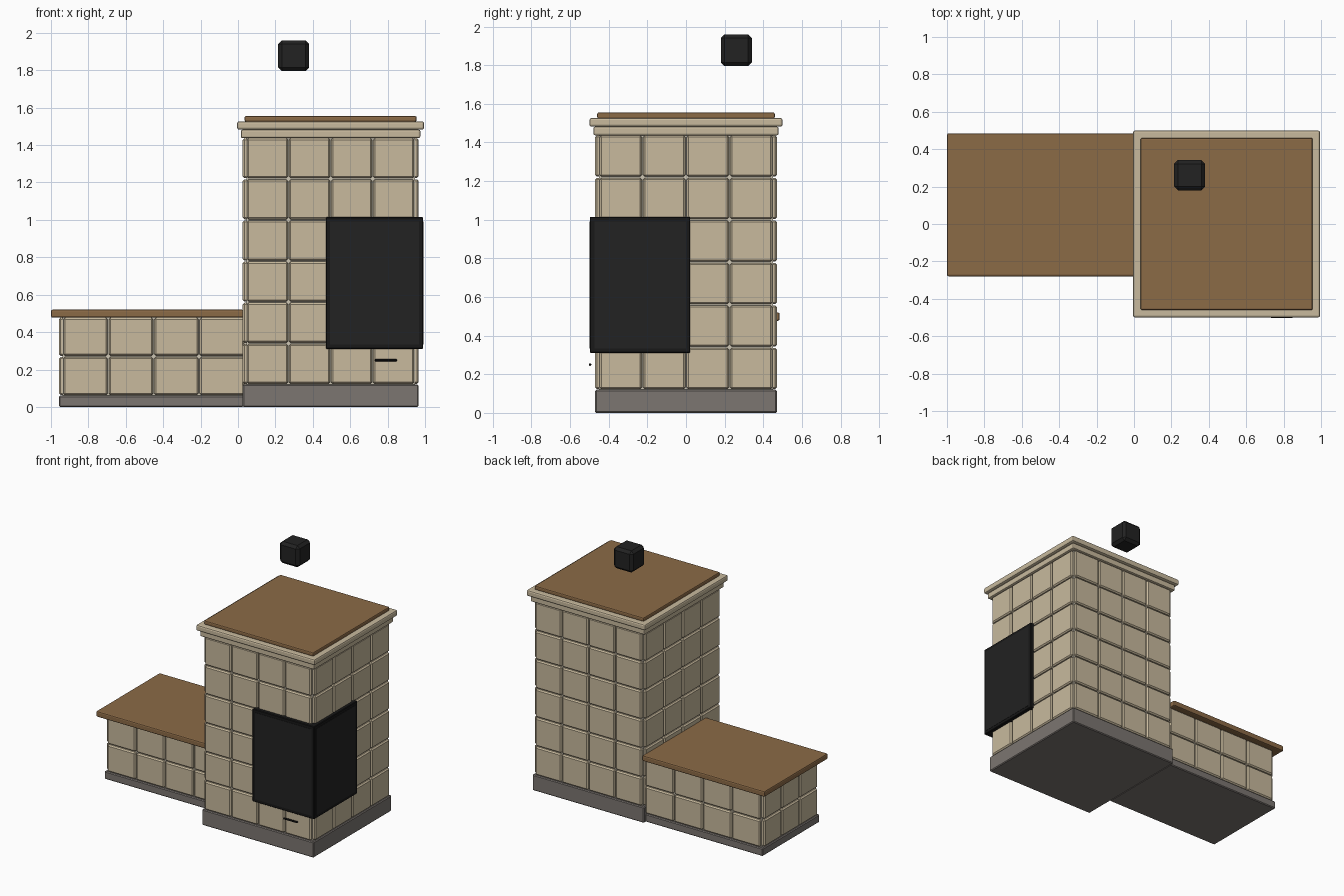
import bpy, bmesh
from mathutils import Vector

if "Cube" in bpy.data.objects:
    bpy.data.objects.remove(bpy.data.objects["Cube"])


def material(name, rgb):
    m = bpy.data.materials.new(name)
    m.diffuse_color = (*rgb, 1)
    m.use_nodes = True
    m.node_tree.nodes["Principled BSDF"].inputs["Base Color"].default_value = m.diffuse_color
    return m


CREAM = material("cream_tile", (0.58, 0.49, 0.34))
GROUT = material("light_grout", (0.62, 0.57, 0.46))
WOOD = material("brown_top", (0.26, 0.145, 0.062))
STONE = material("grey_stone", (0.20, 0.18, 0.165))
IRON = material("black_iron", (0.009, 0.009, 0.009))
GLASS = material("dark_glass", (0.016, 0.016, 0.016))


def add_boxes(name, boxes, mat, bevel=0.0, segments=1):
    """One object made of axis-aligned boxes given as (low corner, high corner)."""
    bm = bmesh.new()
    for lo, hi in boxes:
        lo, hi = Vector(lo), Vector(hi)
        verts = bmesh.ops.create_cube(bm, size=1)["verts"]
        for v in verts:
            v.co = (lo + hi) / 2 + v.co * (hi - lo)
    mesh = bpy.data.meshes.new(name)
    bm.to_mesh(mesh)
    bm.free()
    mesh.materials.append(mat)
    obj = bpy.data.objects.new(name, mesh)
    bpy.context.collection.objects.link(obj)
    if bevel:
        mod = obj.modifiers.new("edge_bevel", "BEVEL")
        mod.width, mod.segments = bevel, segments
    return obj


def wall_tiles(axis, plane, out, start, end, cols, z0, z1, rows):
    """Grid of tile boxes on a wall; axis 0 runs along x, axis 1 along y."""
    gap, step, rise = 0.003, (end - start) / cols, (z1 - z0) / rows
    depth = sorted((plane - out * 0.015, plane + out * 0.02))
    boxes = []
    for c in range(cols):
        for r in range(rows):
            a, b = start + c * step + gap, start + (c + 1) * step - gap
            low, high = z0 + r * rise + gap, z0 + (r + 1) * rise - gap
            if axis == 0:
                boxes.append(((a, depth[0], low), (b, depth[1], high)))
            else:
                boxes.append(((depth[0], a, low), (depth[1], b, high)))
    return boxes


# Tower: plinth, core and four tiled walls
X0, X1, Y = 0.045, 0.945, 0.45
add_boxes("tower_plinth", [((0.025, -0.47, 0), (0.965, 0.47, 0.12))], STONE, 0.006)
add_boxes("tower_core", [((X0, -Y, 0.1), (X1, Y, 1.45))], GROUT)
tower = []
for side in (-1, 1):
    tower += wall_tiles(0, side * Y, side, X0, X1, 4, 0.12, 1.44, 6)
    tower += wall_tiles(1, X0 if side < 0 else X1, side, -Y, Y, 4, 0.12, 1.44, 6)
add_boxes("tower_tiles", tower, CREAM, 0.009)

# Tower cornice and cover slab
add_boxes("lower_cornice", [((0.015, -0.48, 1.437), (0.975, 0.48, 1.482))], CREAM, 0.009, 2)
add_boxes("upper_cornice", [((-0.005, -0.5, 1.482), (0.995, 0.5, 1.527))], CREAM, 0.011, 2)
add_boxes("tower_cover", [((0.035, -0.46, 1.525), (0.955, 0.46, 1.555))], WOOD, 0.008, 2)

# Bench: plinth, core, three tiled walls and seat
BX, BY0, BY1 = -0.937, -0.22, 0.425
add_boxes("bench_plinth", [((-0.957, -0.24, 0), (0.03, 0.445, 0.06))], STONE, 0.006)
add_boxes("bench_core", [((BX, BY0, 0.05), (0.05, BY1, 0.49))], GROUT)
bench = wall_tiles(0, BY0, -1, BX, 0.035, 4, 0.06, 0.48, 2)
bench += wall_tiles(0, BY1, 1, BX, 0.035, 4, 0.06, 0.48, 2)
bench += wall_tiles(1, BX, -1, BY0, BY1, 3, 0.06, 0.48, 2)
add_boxes("bench_tiles", bench, CREAM, 0.009)
add_boxes("bench_seat", [((-1.0, -0.28, 0.477), (0.03, 0.485, 0.52))], WOOD, 0.009, 2)

# Corner firebox door with glass on its two outer faces
add_boxes("firebox_frame", [((0.47, -0.498, 0.31), (0.99, 0.022, 1.015))], IRON, 0.004)
add_boxes("firebox_glass", [((0.493, -0.5, 0.333), (0.967, -0.496, 0.992)),
                            ((0.988, -0.475, 0.333), (0.992, -0.001, 0.992))], GLASS)

# Ash drawer handle and flue block
add_boxes("drawer_handle", [((0.73, -0.503, 0.244), (0.85, -0.49, 0.257))], IRON, 0.004)
add_boxes("flue_block", [((0.215, 0.18, 1.795), (0.38, 0.342, 1.96))], GLASS, 0.02)
